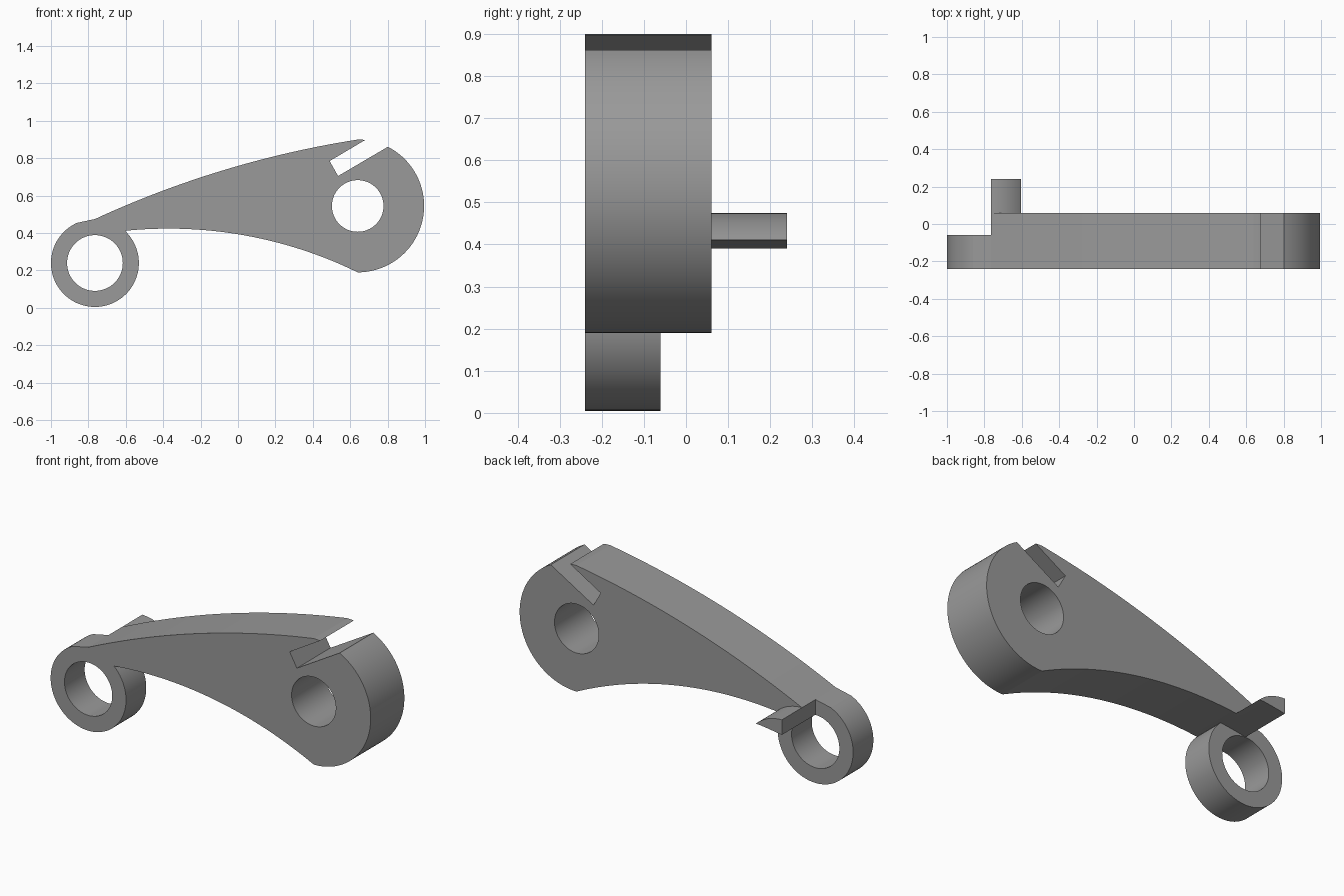
import bpy, bmesh, math
from mathutils import Vector

if "Cube" in bpy.data.objects:
    bpy.data.objects.remove(bpy.data.objects["Cube"])

FRONT, RING_BACK, BACK, PEG_BACK = -0.24, -0.06, 0.06, 0.24
RING, RING_R, RING_BORE = (-0.765, 0.24), 0.235, 0.149
HUB, HUB_R, HUB_BORE = (0.64, 0.545), 0.355, 0.138

gray = bpy.data.materials.new("gray")
gray.diffuse_color = (0.32, 0.32, 0.32, 1)
gray.use_nodes = True
gray.node_tree.nodes["Principled BSDF"].inputs["Base Color"].default_value = gray.diffuse_color


def arc(c, r, a0, a1, n):
    """Points on a circle from angle a0 to a1 in degrees."""
    angles = [math.radians(a0 + (a1 - a0) * i / n) for i in range(n + 1)]
    return [(c[0] + r * math.cos(a), c[1] + r * math.sin(a)) for a in angles]


def bow(p, q, sag, n=32):
    """Upward circular bow from p to q (left to right) with height sag."""
    p, q = Vector(p), Vector(q)
    half = (q - p).length / 2
    r = (half * half + sag * sag) / (2 * sag)
    along = (q - p).normalized()
    up = Vector((-along.y, along.x))
    c = (p + q) / 2 + up * (sag - r)
    t = math.asin(half / r)
    pts = []
    for i in range(n + 1):
        a = -t + 2 * t * i / n
        pts.append(tuple(c + along * r * math.sin(a) + up * r * math.cos(a)))
    return pts


def prism(name, pts, y0, y1):
    """Extrude an x-z outline from y0 to y1."""
    bm = bmesh.new()
    face = bm.faces.new([bm.verts.new((x, y0, z)) for x, z in pts])
    ext = bmesh.ops.extrude_face_region(bm, geom=[face])["geom"]
    verts = [v for v in ext if isinstance(v, bmesh.types.BMVert)]
    bmesh.ops.translate(bm, verts=verts, vec=(0, y1 - y0, 0))
    bmesh.ops.recalc_face_normals(bm, faces=bm.faces)
    mesh = bpy.data.meshes.new(name)
    bm.to_mesh(mesh)
    bm.free()
    mesh.materials.append(gray)
    obj = bpy.data.objects.new(name, mesh)
    bpy.context.collection.objects.link(obj)
    return obj


def combine(target, tool, operation):
    """Apply a boolean and discard the tool."""
    bpy.context.view_layer.objects.active = target
    mod = target.modifiers.new("boolean", "BOOLEAN")
    mod.operation, mod.solver, mod.object = operation, "EXACT", tool
    bpy.ops.object.modifier_apply(modifier=mod.name)
    bpy.data.objects.remove(tool)


# Curved arm with the round hub and the slanted slot
top = bow((-0.765, 0.475), (0.64, 0.90), 0.051)
bottom = bow((-0.765, 0.39), (0.64, 0.19), 0.112)
lip = arc(HUB, HUB_R, 90, 83.5, 3)[1:]
slot = [(0.49, 0.785), (0.535, 0.705)]
hub_rim = arc(HUB, HUB_R, 63, -90, 48)
arm = prism("lever_arm", top + lip + slot + hub_rim + bottom[-2::-1], FRONT, BACK)

# Thinner ring at the low end, flattened beside the arm
ring = prism("ring", arc(RING, RING_R, 90, -246, 84), FRONT, RING_BACK)
combine(arm, ring, "UNION")

# Curved peg behind the arm
under = [p for p in bottom if p[0] < -0.61]
peg = prism("peg", arc(RING, RING_R, 90, 46.5, 12) + under[::-1], BACK - 0.01, PEG_BACK)
combine(arm, peg, "UNION")

# Bores through the ring and the hub
for centre, radius in ((RING, RING_BORE), (HUB, HUB_BORE)):
    bore = prism("bore", arc(centre, radius, 0, 360, 64)[:-1], -0.4, 0.4)
    bore.hide_render = True
    combine(arm, bore, "DIFFERENCE")

bpy.ops.object.select_all(action="DESELECT")
arm.select_set(True)
bpy.context.view_layer.objects.active = arm
bpy.ops.object.shade_smooth_by_angle(angle=math.radians(10))
